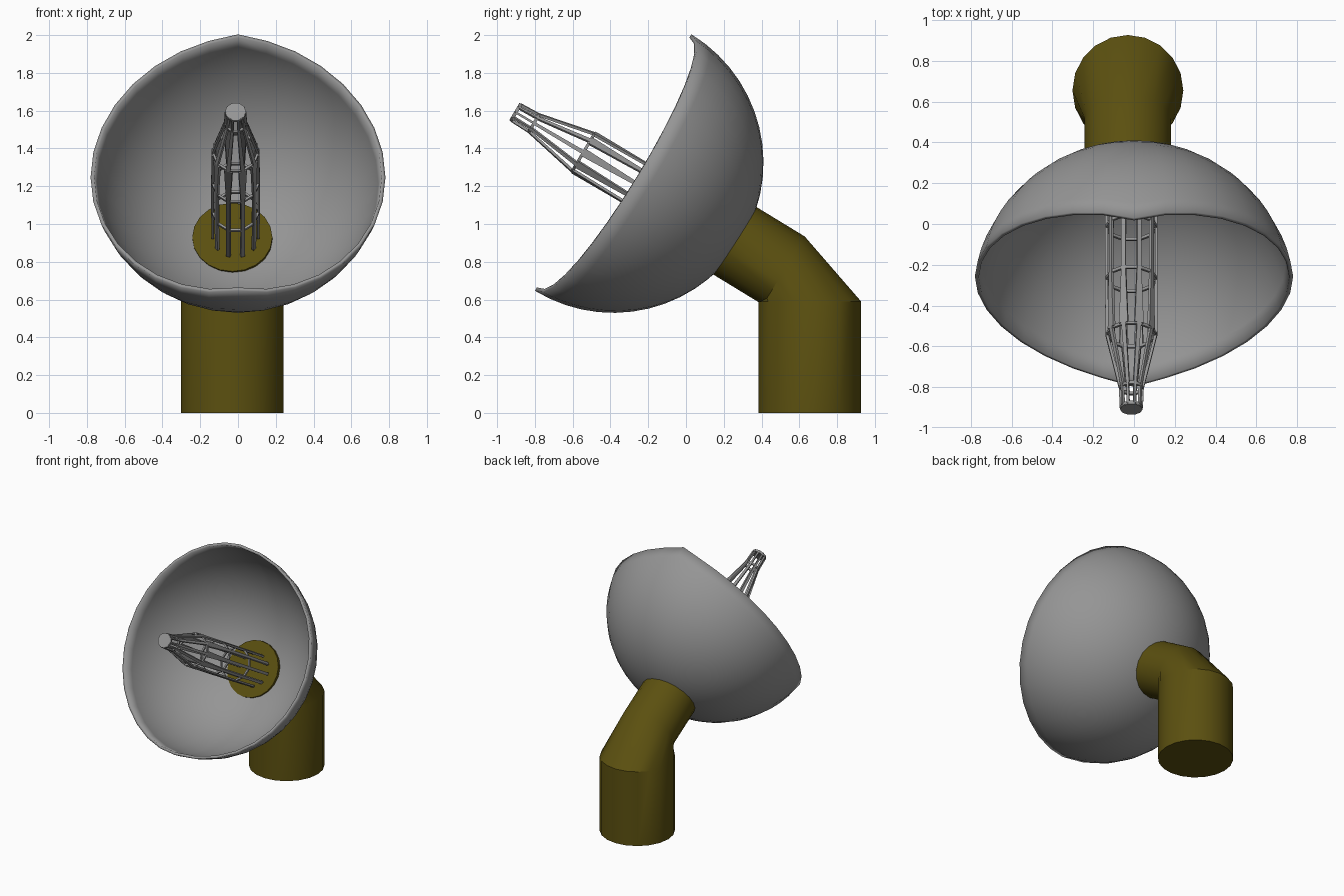
import bpy, bmesh, math
from mathutils import Vector

if "Cube" in bpy.data.objects:
    bpy.data.objects.remove(bpy.data.objects["Cube"])

def material(name, col):
    m = bpy.data.materials.new(name)
    m.diffuse_color = (*col, 1)
    m.use_nodes = True
    m.node_tree.nodes["Principled BSDF"].inputs["Base Color"].default_value = m.diffuse_color
    return m

GREY = material("metal_grey", (0.30, 0.30, 0.30))
OLIVE = material("olive_brown", (0.105, 0.08, 0.005))

def finish(bm, name, mat, angle=None):
    bmesh.ops.recalc_face_normals(bm, faces=bm.faces)
    me = bpy.data.meshes.new(name)
    bm.to_mesh(me)
    bm.free()
    me.materials.append(mat)
    ob = bpy.data.objects.new(name, me)
    bpy.context.collection.objects.link(ob)
    if angle:
        bpy.ops.object.select_all(action='DESELECT')
        ob.select_set(True)
        bpy.context.view_layer.objects.active = ob
        bpy.ops.object.shade_smooth_by_angle(angle=math.radians(angle))
    return ob

X = Vector((1, 0, 0))
FWD = Vector((0, -0.854, 0.521))    # direction the dish points
UP = Vector((0, 0.521, 0.854))      # upward in the rim plane

def ring(bm, c, u, v, r, n):
    return [bm.verts.new(c + r * (math.cos(a) * u + math.sin(a) * v))
            for a in (2 * math.pi * i / n for i in range(n))]

def bridge(bm, a, b):
    n = len(a)
    for i in range(n):
        bm.faces.new((a[i], a[(i + 1) % n], b[(i + 1) % n], b[i]))

# Dish: part of a sphere whose rim sweeps back at the sides
C, R, SEG, ROWS = Vector((0, -0.385, 1.325)), 0.795, 32, 14
bm = bmesh.new()
pole = bm.verts.new(C - R * FWD)
prev = None
for j in range(1, ROWS + 1):
    row = []
    for i in range(SEG):
        a = 2 * math.pi * i / SEG
        radial = math.cos(a) * X + math.sin(a) * UP
        sweep = 0.15 * abs(math.cos(a)) ** 0.8
        th = math.acos(sweep / R) * j / ROWS
        row.append(bm.verts.new(C + R * (math.sin(th) * radial - math.cos(th) * FWD)))
    if prev:
        bridge(bm, prev, row)
    else:
        for i in range(SEG):
            bm.faces.new((pole, row[i], row[(i + 1) % SEG]))
    prev = row
dish = finish(bm, "dish", GREY, 40)
# make sure the shell thickens towards the inside
me = dish.data
if me.polygons[0].normal.dot(FWD) > 0:
    me.flip_normals()
mod = dish.modifiers.new("shell", 'SOLIDIFY')
mod.thickness, mod.offset = 0.02, -1

# Post, elbow and slanted arm that pokes through the dish
N = 20
Y = Vector((0, 1, 0))
elbow = Vector((-0.03, 0.518, 0.753))
bm = bmesh.new()
rings = [ring(bm, Vector((-0.03, 0.655, 0)), X, Y, 0.272, N),
         ring(bm, Vector((-0.03, 0.655, 0.59)), X, Y, 0.272, N),
         ring(bm, elbow, X, UP, 0.212, N),
         ring(bm, elbow + 0.34 * FWD, X, UP, 0.212, N)]
for a, b in zip(rings, rings[1:]):
    bridge(bm, a, b)
bm.faces.new(rings[0])
bm.faces.new(rings[-1])
finish(bm, "post_and_arm", OLIVE, 30)

# Antenna cage: flat bars and hoops along one axis
BASE = Vector((-0.013, 0.20, 0.94))
AX = (Vector((-0.013, -0.90, 1.59)) - BASE).normalized()
AU = X.cross(AX).normalized()
SIDES = 10
STATIONS = [(-0.02, 0.120), (0.25, 0.122), (0.546, 0.122),
            (0.863, 0.120), (1.167, 0.054), (1.278, 0.050)]
WIDTHS = [(0.022, 0.022), (0.022, 0.022), (0.022, 0.045),
          (0.022, 0.016), (0.012, 0.012)]

def bar(bm, p, q, side, out, w0, w1, h):
    ends = []
    for c, w in ((p, w0), (q, w1)):
        ends.append([bm.verts.new(c + side * w * s / 2 + out * h * t / 2)
                     for s, t in ((-1, -1), (1, -1), (1, 1), (-1, 1))])
    bridge(bm, *ends)
    for e in ends:
        bm.faces.new(e)

def direction(i):
    a = 2 * math.pi * i / SIDES
    return math.cos(a) * X + math.sin(a) * AU

bm = bmesh.new()
for i in range(SIDES):
    d, e = direction(i), direction(i + 1)
    side = AX.cross(d)
    for (t0, r0), (t1, r1), (w0, w1) in zip(STATIONS, STATIONS[1:], WIDTHS):
        bar(bm, BASE + t0 * AX + r0 * d, BASE + t1 * AX + r1 * d,
            side, d, w0, w1, 0.014)
    for t, r in STATIONS[1:]:
        bar(bm, BASE + t * AX + r * d, BASE + t * AX + r * e,
            AX, (d + e).normalized(), 0.016, 0.016, 0.012)
finish(bm, "antenna_cage", GREY)

# Cap closing the antenna tip
bm = bmesh.new()
a = ring(bm, BASE + 1.270 * AX, X, AU, 0.054, SIDES)
b = ring(bm, BASE + 1.288 * AX, X, AU, 0.054, SIDES)
bridge(bm, a, b)
bm.faces.new(a)
bm.faces.new(b)
finish(bm, "antenna_cap", GREY)
